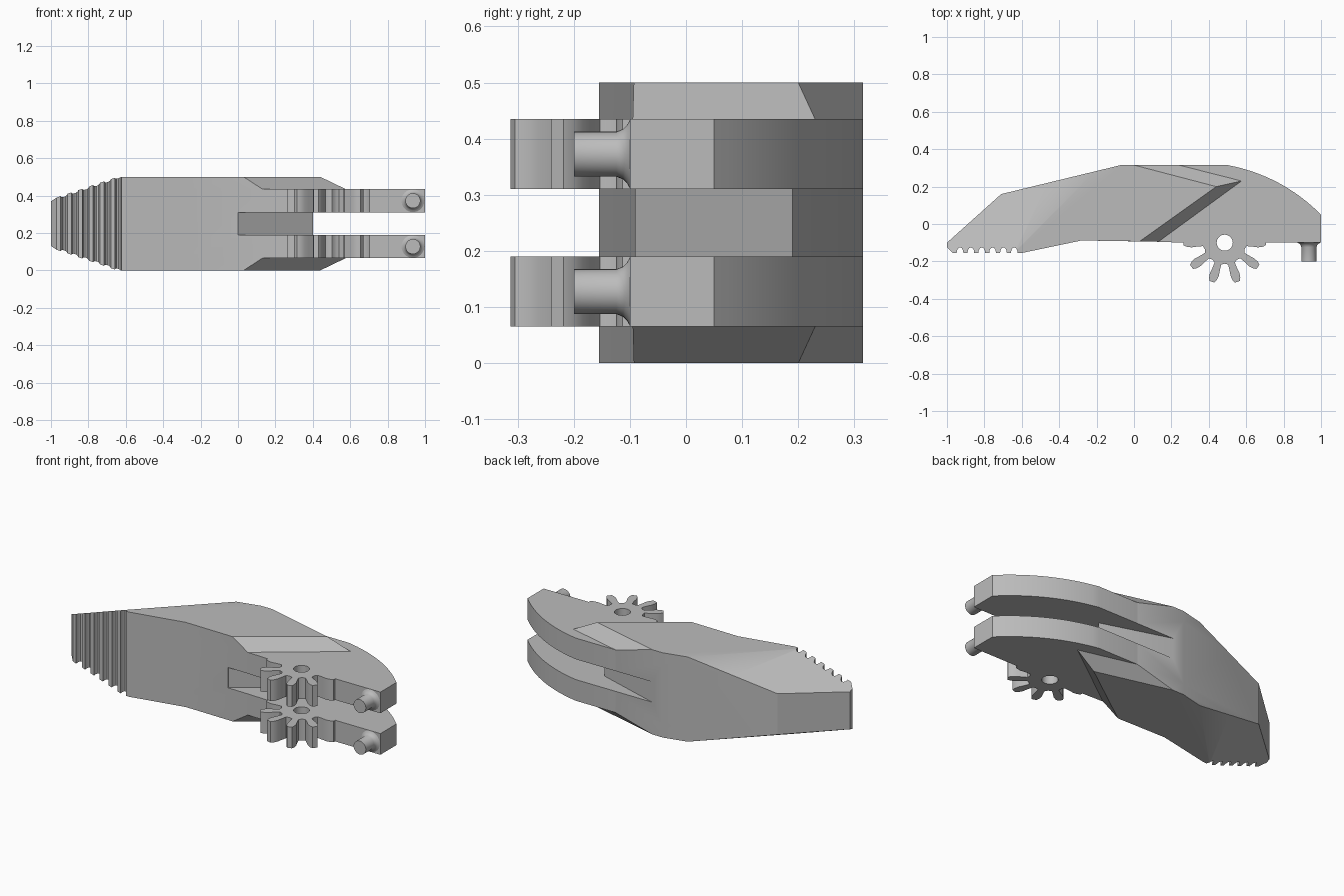
import bpy
import bmesh
from math import sin, cos, pi, radians
from mathutils import Vector

old = bpy.data.objects.get("Cube")
if old:
    bpy.data.objects.remove(old, do_unlink=True)

grey = bpy.data.materials.new("plain grey")
grey.use_nodes = True
tone = (0.5, 0.5, 0.5, 1)
grey.diffuse_color = tone
grey.node_tree.nodes["Principled BSDF"].inputs["Base Color"].default_value = tone

MID = 0.25                  # mirror height
ARM_LOW, ARM_HIGH = 0.31, 0.435
GEAR = Vector((0.485, -0.1))


def loft(name, levels, trims=()):
    """Skin equal-length outlines given as (height, points), then trim by planes."""
    bm = bmesh.new()
    rings = [[bm.verts.new((x, y, z)) for x, y in pts] for z, pts in levels]
    for a, b in zip(rings, rings[1:]):
        n = len(a)
        for i in range(n):
            j = (i + 1) % n
            bm.faces.new((a[i], a[j], b[j], b[i]))
    bm.faces.new(rings[0][::-1])
    bm.faces.new(rings[-1])
    for point, normal in trims:
        cut = bmesh.ops.bisect_plane(bm, geom=bm.verts[:] + bm.edges[:] + bm.faces[:],
                                     plane_co=point, plane_no=normal, clear_outer=True)
        edges = [e for e in cut["geom_cut"] if isinstance(e, bmesh.types.BMEdge)]
        bmesh.ops.holes_fill(bm, edges=[e for e in edges if e.is_boundary])
    bmesh.ops.recalc_face_normals(bm, faces=bm.faces[:])
    mesh = bpy.data.meshes.new(name)
    bm.to_mesh(mesh)
    bm.free()
    ob = bpy.data.objects.new(name, mesh)
    bpy.context.collection.objects.link(ob)
    mesh.materials.append(grey)
    return ob


def activate(ob):
    bpy.ops.object.select_all(action="DESELECT")
    ob.select_set(True)
    bpy.context.view_layer.objects.active = ob


def carve(ob, cutter):
    mod = ob.modifiers.new("carve", "BOOLEAN")
    mod.operation, mod.solver, mod.object = "DIFFERENCE", "EXACT", cutter
    activate(ob)
    bpy.ops.object.modifier_apply(modifier=mod.name)
    bpy.data.objects.remove(cutter, do_unlink=True)


def smooth(ob):
    activate(ob)
    bpy.ops.object.shade_smooth_by_angle(angle=radians(28))


def circle(center, r, n=32):
    return [(center[0] + r * cos(2 * pi * i / n), center[1] + r * sin(2 * pi * i / n))
            for i in range(n)]


# Grip: scalloped tip, wedge flanks, chamfered ends
scallops = []
count, start, end = 6, -0.97, -0.6
pitch = (end - start - 0.022) / count
for k in range(count):
    x = start + k * pitch
    scallops.append((x, -0.155))
    r = (pitch - 0.022) / 2
    scallops += [(x + 0.022 + r - r * cos(t * pi / 6), -0.155 + 0.03 * sin(t * pi / 6))
                 for t in range(7)]
scallops += [(end - 0.022, -0.155), (end, -0.155)]


def grip_outline(front, corner, back):
    return ([(-1, -0.1), (-1, -0.125)] + scallops + [(-0.28, -0.088)]
            + [front, corner, back, (-0.07, 0.315), (-0.71, 0.16)])


outer = grip_outline((0.03, -0.093), (0.44, 0.2), (0, 0.315))
inner = grip_outline((0.13, -0.095), (0.575, 0.23), (0.24, 0.315))
tapers = [((-0.49, 0, MID + s * MID), (-0.34, 0.34, s)) for s in (1, -1)]
grip = loft("grip", [(0, outer), (2 * MID - ARM_HIGH, inner),
                     (ARM_HIGH, inner), (2 * MID, outer)], tapers)

# Slot between the arms
slot = [(0, -0.09), (0.4, 0.19), (0, 0.315), (0, 0.5), (1.2, 0.5), (1.2, -0.5), (0, -0.5)]
carve(grip, loft("slot_cutter", [(2 * MID - ARM_LOW, slot), (ARM_LOW, slot)]))
smooth(grip)

# Arm outline: lower edge with half a gear, then the curved back
tooth = [(0.118, 9), (0.15, 8), (0.18, 8), (0.205, 6), (0.22, 3.5)]
gear = []
for k in range(6):
    mid = 180 + 36 * k
    flank = [(r, mid - a) for r, a in tooth] + [(r, mid + a) for r, a in tooth[::-1]]
    gear += [(r, a) for r, a in flank if 180 < a < 360]
    if k < 5:
        gear.append((0.112, mid + 18))
gear = [(GEAR.x + r * cos(radians(a)), GEAR.y + r * sin(radians(a))) for r, a in gear]
a, b, c = Vector((1, 0.05)), Vector((0.79, 0.26)), Vector((0.5, 0.315))
curve = [tuple(a * (1 - t) ** 2 + b * 2 * t * (1 - t) + c * t * t)
         for t in (i / 16 for i in range(17))]
arm_outline = ([(0.13, -0.095), (GEAR.x - 0.22, -0.1)] + gear
               + [(GEAR.x + 0.22, -0.1), (1, -0.1)] + curve + [(0.24, 0.315)])

# Pin profile along its length: flared foot, straight shaft
pin_profile = [(0, 0.061), (0.005, 0.052), (0.012, 0.045), (0.024, 0.04), (0.1, 0.04)]

for name, low, high in (("upper", ARM_LOW, ARM_HIGH),
                        ("lower", 2 * MID - ARM_HIGH, 2 * MID - ARM_LOW)):
    arm = loft(name + "_arm", [(low, arm_outline), (high, arm_outline)])
    hole = circle(GEAR, 0.043)
    carve(arm, loft("hole_cutter", [(low - 0.1, hole), (high + 0.1, hole)]))
    smooth(arm)
    pin = loft(name + "_pin", [(d, circle((0, 0), r)) for d, r in pin_profile])
    pin.rotation_euler.x = pi / 2
    pin.location = (0.935, -0.1, (low + high) / 2)
    smooth(pin)
